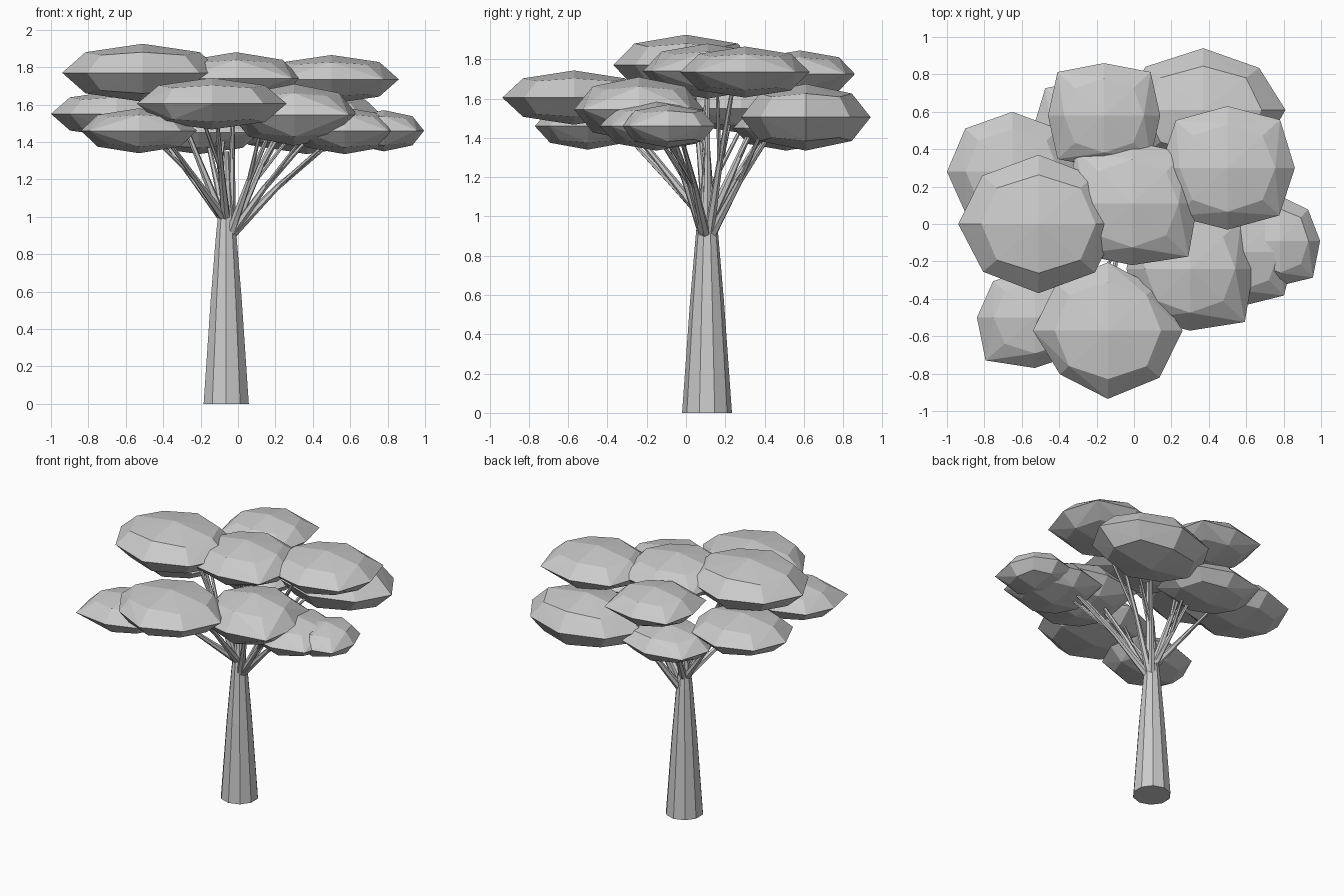
import bpy
import bmesh
from mathutils import Vector, Matrix

cube = bpy.data.objects.get("Cube")
if cube:
    bpy.data.objects.remove(cube, do_unlink=True)

grey = bpy.data.materials.new("plain_grey")
grey.use_nodes = True
COLOUR = (0.6, 0.6, 0.6, 1)
grey.diffuse_color = COLOUR
grey.node_tree.nodes["Principled BSDF"].inputs["Base Color"].default_value = COLOUR


def add_object(name, bm):
    bmesh.ops.recalc_face_normals(bm, faces=bm.faces)
    mesh = bpy.data.meshes.new(name)
    bm.to_mesh(mesh)
    bm.free()
    mesh.materials.append(grey)
    obj = bpy.data.objects.new(name, mesh)
    bpy.context.collection.objects.link(obj)


def tapered_tube(name, points, radii, sides):
    """Faceted tube through the points."""
    bm = bmesh.new()
    axis = (points[-1] - points[0]).to_track_quat('Z', 'Y').to_matrix().to_4x4()
    rings = []
    for point, radius in zip(points, radii):
        circle = bmesh.ops.create_circle(bm, segments=sides, radius=radius)["verts"]
        bmesh.ops.transform(bm, verts=circle, matrix=Matrix.Translation(point) @ axis)
        rings.append(circle)
    for low, high in zip(rings, rings[1:]):
        for i in range(sides):
            j = (i + 1) % sides
            bm.faces.new((low[i], low[j], high[j], high[i]))
    bm.faces.new(rings[0])
    bm.faces.new(rings[-1])
    add_object(name, bm)


def leaf_clump(name, centre, size, corners):
    """Flattened rounded block; corners set the reach of its two pairs of diagonal tips."""
    bm = bmesh.new()
    steps = (-1, 0, 1)
    for x, y, z in [(x, y, z) for x in steps for y in steps for z in steps]:
        kind = abs(x) + abs(y) + abs(z)
        if kind == 0:
            continue
        point = Vector((x, y, z))
        if kind == 3:
            point = Vector((x * 0.52, y * 0.52, z * 0.61))
        elif kind == 2:
            point *= 0.71 if z else corners[0 if x == y else 1]
        bm.verts.new(centre + Vector(a * b for a, b in zip(point, size)))
    bmesh.ops.convex_hull(bm, input=bm.verts)
    add_object(name, bm)


# Trunk
base = Vector((-0.063, 0.107, 0))
up = Vector((0, 0, 1))
tapered_tube("trunk", [base, base + up * 0.56, base + up * 0.92, base + up * 1.1, base + up * 1.35],
             [0.127, 0.087, 0.056, 0.035, 0.015], 10)

# Canopy clumps: centre, half sizes, reach of the diagonal tips
clumps = {
    "left_top": ((-0.51, 0, 1.77), (0.43, 0.37, 0.155), (0.69, 0.7)),
    "front": ((-0.14, -0.57, 1.605), (0.4, 0.365, 0.138), (0.64, 0.69)),
    "right_top": ((0.5, 0.3, 1.735), (0.36, 0.33, 0.13), (0.78, 0.77)),
    "back_right": ((0.37, 0.61, 1.505), (0.44, 0.33, 0.17), (0.68, 0.7)),
    "back_top": ((-0.16, 0.58, 1.725), (0.3, 0.28, 0.12), (0.83, 0.83)),
    "centre_top": ((-0.01, 0.11, 1.74), (0.35, 0.33, 0.14), (0.82, 0.86)),
    "front_right": ((0.3, -0.24, 1.545), (0.34, 0.33, 0.165), (0.8, 0.86)),
    "far_right": ((0.78, -0.09, 1.46), (0.215, 0.24, 0.11), (0.7, 0.82)),
    "right_low": ((0.57, -0.15, 1.46), (0.29, 0.29, 0.125), (0.8, 0.8)),
    "front_left": ((-0.53, -0.5, 1.46), (0.31, 0.27, 0.12), (0.85, 0.72)),
    "left": ((-0.65, 0.28, 1.55), (0.35, 0.32, 0.125), (0.71, 0.72)),
    "back_low": ((-0.21, 0.51, 1.45), (0.33, 0.27, 0.115), (0.7, 0.8)),
}

# Each clump rests on a thin forked branch; those on the left leave the trunk higher
for label, (centre, size, corners) in clumps.items():
    centre = Vector(centre)
    leaf_clump(label + "_leaves", centre, size, corners)
    on_right = centre.x > 0.1
    out = Vector((centre.x - base.x, centre.y - base.y, 0))
    start = base + up * (0.9 if on_right else 1.0) + out.normalized() * 0.025
    end = centre - out * 0.25
    middle = start.lerp(end, 0.4) + up * (0.03 if on_right else 0)
    tapered_tube(label + "_branch", [start, middle, end], [0.026, 0.016, 0.009], 6)
    side = out.cross(up).normalized() * 0.1
    tapered_tube(label + "_twig", [middle, end + side], [0.012, 0.008], 6)
